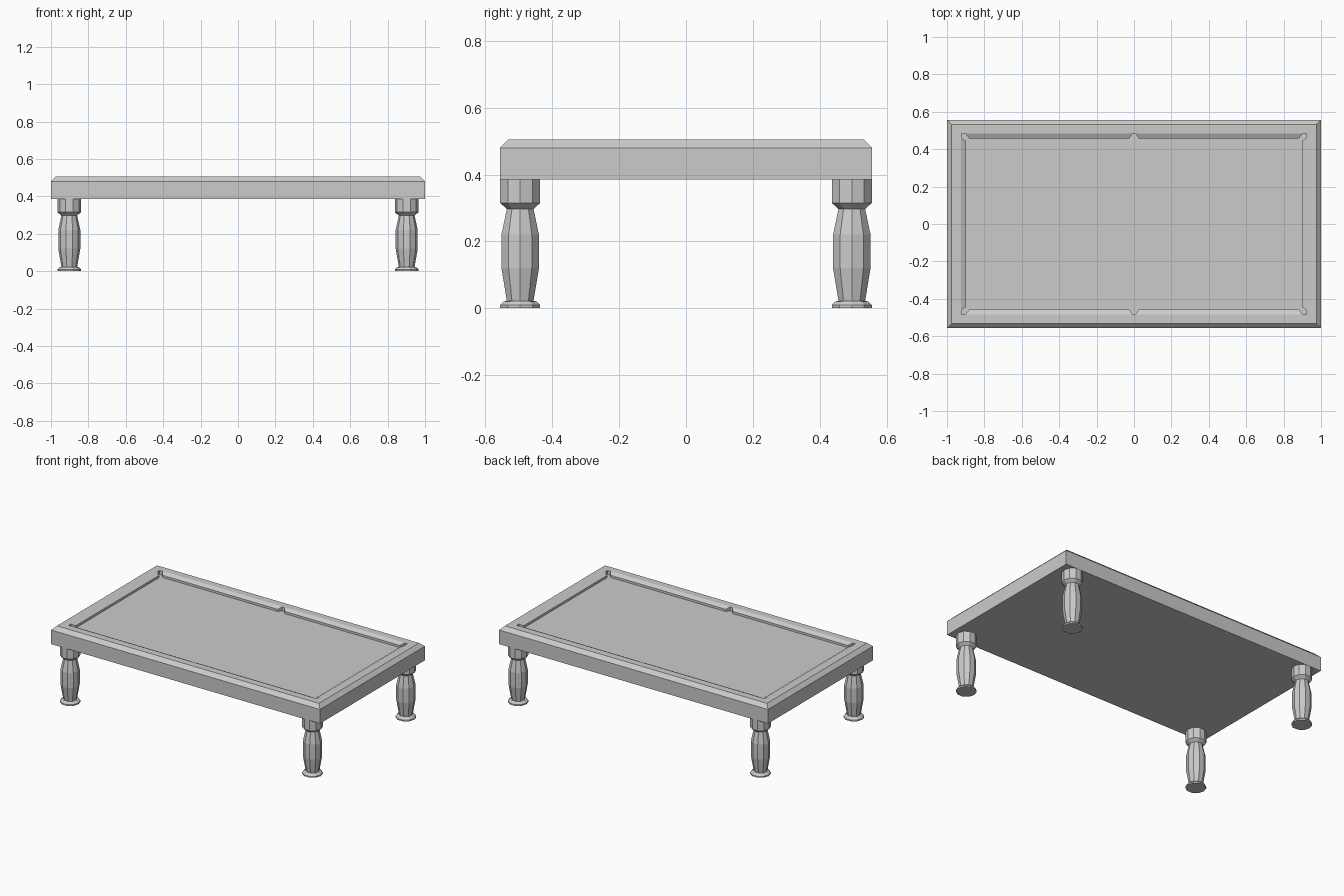
import bpy, math

if "Cube" in bpy.data.objects:
    bpy.data.objects.remove(bpy.data.objects["Cube"])


def make(name, verts, faces):
    me = bpy.data.meshes.new(name)
    me.from_pydata(verts, [], faces)
    ob = bpy.data.objects.new(name, me)
    bpy.context.collection.objects.link(ob)
    return ob


def loft(name, rings):
    """Closed solid from stacked rings of equal length, bottom to top."""
    n = len(rings[0])
    verts = [p for r in rings for p in r]
    faces = [tuple(range(n))[::-1]]
    for k in range(len(rings) - 1):
        a, b = k * n, (k + 1) * n
        faces += [(a + i, a + (i + 1) % n, b + (i + 1) % n, b + i) for i in range(n)]
    faces.append(tuple(range(len(verts) - n, len(verts))))
    return make(name, verts, faces)


def rect(x, y, z):
    return [(-x, -y, z), (x, -y, z), (x, y, z), (-x, y, z)]


# Table body with chamfered top edge
body = loft("table_body", [rect(1, 0.557, 0.385), rect(1, 0.557, 0.48),
                           rect(0.975, 0.532, 0.505)])

# Sloped cushion recess cutter
slope = loft("cushion_cutter", [rect(0.898, 0.458, 0.492), rect(0.952, 0.512, 0.518)])

# Playing bed cutter: outline with corner and middle pockets, mirrored from one quadrant
quad = [(0.898, 0.443), (0.922, 0.46), (0.922, 0.483), (0.9, 0.483), (0.883, 0.458),
        (0.024, 0.458), (0.010, 0.482)]
outline = quad + [(-x, y) for x, y in reversed(quad)]
outline += [(-x, -y) for x, y in outline]
bed = loft("bed_cutter", [[(x, y, z) for x, y in outline] for z in (0.477, 0.56)])

for cutter in (slope, bed):
    cutter.hide_render = True
    cutter.hide_set(True)
    m = body.modifiers.new(cutter.name, 'BOOLEAN')
    m.operation = 'DIFFERENCE'
    m.solver = 'EXACT'
    m.object = cutter

# Apply the cuts and remove the cutters
dg = bpy.context.evaluated_depsgraph_get()
cut_mesh = bpy.data.meshes.new_from_object(body.evaluated_get(dg))
body.modifiers.clear()
body.data = cut_mesh
for cutter in (slope, bed):
    bpy.data.objects.remove(cutter)

# Turned ten-sided legs: (radius, height) profile
profile = [(0.063, 0), (0.063, 0.009), (0.052, 0.02), (0.042, 0.022), (0.059, 0.12),
           (0.059, 0.22), (0.042, 0.297), (0.063, 0.315), (0.063, 0.386)]
SIDES = 10
rings = [[(r * math.cos(2 * math.pi * i / SIDES), r * math.sin(2 * math.pi * i / SIDES), z)
          for i in range(SIDES)] for r, z in profile]
for sx, side in ((-1, "left"), (1, "right")):
    for sy, end in ((-1, "front"), (1, "back")):
        leg = loft(f"{end}_{side}_leg", rings)
        leg.location = (sx * 0.902, sy * 0.496, 0)
